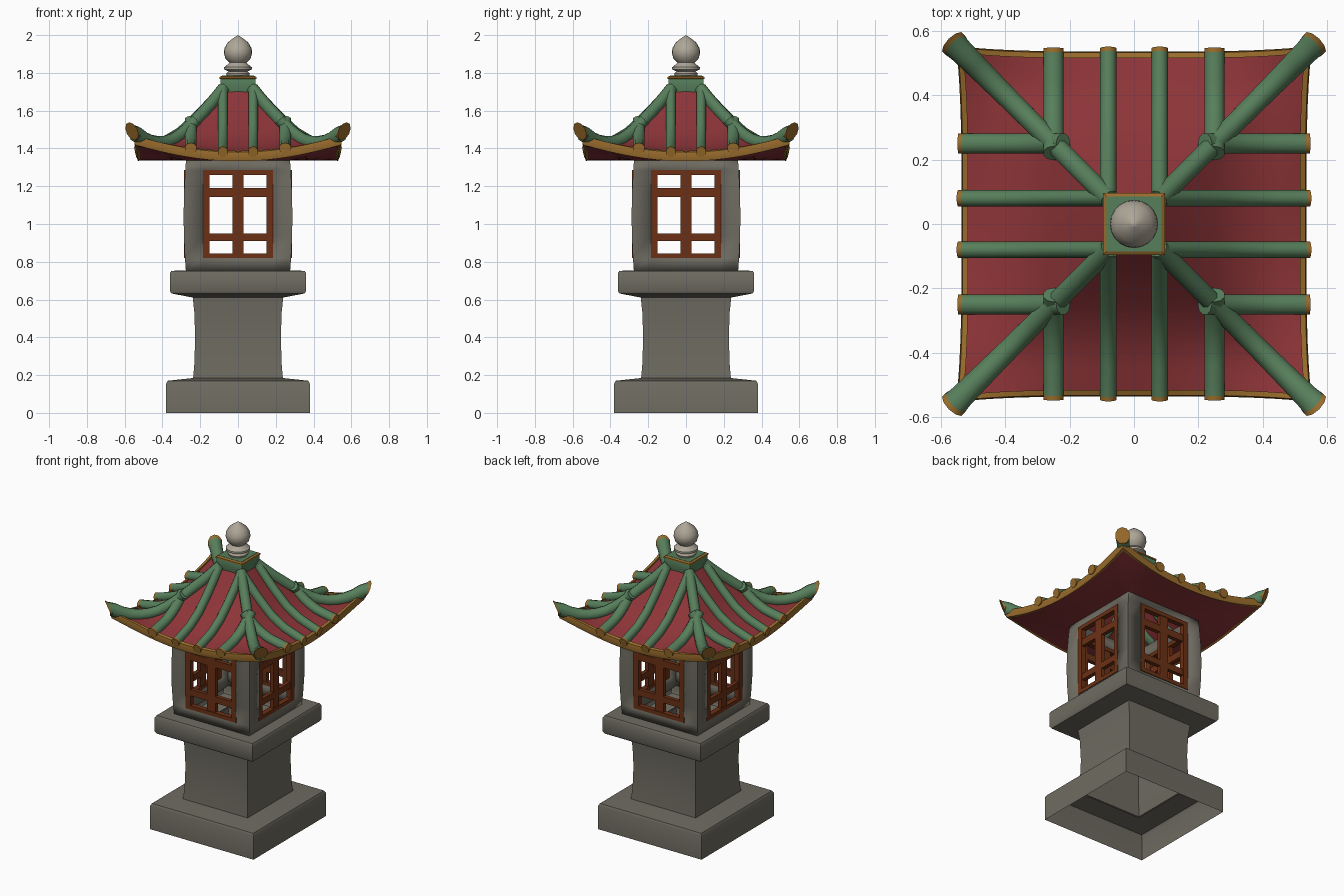
import bpy, bmesh, math
from mathutils import Vector, Matrix

if "Cube" in bpy.data.objects:
    bpy.data.objects.remove(bpy.data.objects["Cube"])


def material(name, rgb):
    m = bpy.data.materials.new(name)
    m.diffuse_color = (*rgb, 1)
    m.use_nodes = True
    m.node_tree.nodes["Principled BSDF"].inputs["Base Color"].default_value = m.diffuse_color
    return m


STONE = material("grey_stone", (0.155, 0.147, 0.118))
PALE = material("pale_stone", (0.42, 0.38, 0.31))
RED = material("roof_red", (0.27, 0.035, 0.04))
GREEN = material("tile_green", (0.095, 0.21, 0.105))
GOLD = material("gold", (0.32, 0.15, 0.025))
WOOD = material("red_wood", (0.15, 0.03, 0.008))


def finish(name, bm, mats, angle=35):
    bmesh.ops.remove_doubles(bm, verts=bm.verts, dist=1e-4)
    bmesh.ops.recalc_face_normals(bm, faces=bm.faces)
    me = bpy.data.meshes.new(name)
    bm.to_mesh(me)
    bm.free()
    ob = bpy.data.objects.new(name, me)
    bpy.context.collection.objects.link(ob)
    for m in mats:
        me.materials.append(m)
    bpy.ops.object.select_all(action='DESELECT')
    ob.select_set(True)
    bpy.context.view_layer.objects.active = ob
    bpy.ops.object.shade_smooth_by_angle(angle=math.radians(angle))
    return ob


def turn(k):
    return Matrix.Rotation(k * math.pi / 2, 3, 'Z')


def interp(table, x):
    for (a, za), (b, zb) in zip(table, table[1:]):
        if x <= b:
            return za + (zb - za) * (x - a) / (b - a)
    return table[-1][1]


def grid(bm, pts, skip=lambda i, j: False):
    vs = [[bm.verts.new(p) for p in row] for row in pts]
    for i in range(len(vs) - 1):
        for j in range(len(vs[0]) - 1):
            if not skip(i, j):
                bm.faces.new((vs[i][j], vs[i][j + 1], vs[i + 1][j + 1], vs[i + 1][j]))


def square_loft(name, profile, mat, cap=False, angle=35):
    bm = bmesh.new()
    for k in range(4):
        grid(bm, [[turn(k) @ Vector((s * h, -h, z)) for s in (-1, 1)] for h, z in profile])
    bmesh.ops.remove_doubles(bm, verts=bm.verts, dist=1e-4)
    if cap:
        bmesh.ops.holes_fill(bm, edges=[e for e in bm.edges if e.is_boundary], sides=4)
    return finish(name, bm, [mat], angle)


# Stone base, waisted pedestal and platform: hollow shells, open below
square_loft("base", [(0.38, 0), (0.38, 0.155), (0.372, 0.17), (0.235, 0.185)], STONE)
square_loft("pedestal", [(0.238, 0.18), (0.231, 0.26), (0.227, 0.4), (0.231, 0.53), (0.24, 0.615)], STONE)
square_loft("platform", [(0.235, 0.61), (0.352, 0.632), (0.36, 0.645), (0.36, 0.74),
                         (0.352, 0.752), (0.26, 0.755)], STONE)

# Lamp house walls with a window opening on each side
levels = [0.75, 0.82, 0.94, 1.05, 1.17, 1.285, 1.345]
bm = bmesh.new()
for k in range(4):
    rows = []
    for z in levels:
        h = 0.275 + 0.013 * (1 - ((z - 1.04) / 0.3) ** 2)
        rows.append([turn(k) @ Vector((x, -h, z)) for x in (-h, -0.185, 0.185, h)])
    grid(bm, rows, lambda i, j: j == 1 and 1 <= i <= 4)
house = finish("lamp_house", bm, [STONE])
sol = house.modifiers.new("thickness", 'SOLIDIFY')
sol.thickness = 0.04
sol.offset = -1
sol.use_even_offset = True

# Wooden window lattices: (x centre, z centre, width, height)
bars = [(-0.168, 1.052, 0.034, 0.465), (0.168, 1.052, 0.034, 0.465), (0, 1.052, 0.06, 0.465),
        (0, 0.832, 0.37, 0.026), (0, 1.272, 0.37, 0.026),
        (0, 0.93, 0.37, 0.042), (0, 1.167, 0.37, 0.046)]
for k, side in enumerate(("front", "right", "back", "left")):
    bm = bmesh.new()
    for i, (x, z, w, h) in enumerate(bars):
        d = 0.034 if i < 2 or i in (3, 4) else 0.026
        mat = Matrix.Translation((x, -0.268, z)) @ Matrix.Diagonal((w, d, h, 1))
        bmesh.ops.create_cube(bm, size=1, matrix=turn(k).to_4x4() @ mat)
    finish(side + "_window", bm, [WOOD])

# Roof surface: mid-side slope blended with the upswept hips
MID = [(0.08, 1.71), (0.14, 1.635), (0.2, 1.57), (0.3, 1.475), (0.4, 1.415), (0.54, 1.367)]
HIP = [(0.08, 1.71), (0.14, 1.635), (0.2, 1.572), (0.25, 1.518), (0.3, 1.473), (0.35, 1.44),
       (0.4, 1.425), (0.45, 1.428), (0.5, 1.447), (0.57, 1.495)]


def roof_z(r, t):
    a, b = interp(MID, r), interp(HIP, r) - 0.01
    return a + (b - a) * t * t


def roof_point(r, t, dz=0.0):
    f = r * (1 + 0.03 * t ** 4 * r / 0.53)
    return Vector((t * f, -f, roof_z(r, t) + dz))


T = [i / 10 - 1 for i in range(21)]


def roof_ring(name, rows, mat, closed=False):
    bm = bmesh.new()
    for k in range(4):
        pts = [[turn(k) @ row(t) for t in T] for row in rows]
        grid(bm, pts + pts[:1] if closed else pts)
    return finish(name, bm, [mat], 45)


roof_ring("roof", [lambda t, r=r: roof_point(r, t)
                   for r in (0.08, 0.14, 0.2, 0.25, 0.3, 0.35, 0.4, 0.45, 0.49, 0.525)], RED)


# Red soffit from the eave back to the wall top
def soffit_row(q):
    def row(t):
        e = roof_point(0.525, t, -0.035)
        w = Vector((t * 0.265, -0.265, 1.335))
        p = e.lerp(w, q)
        p.z -= 0.03 * t * t * q * (1 - q)
        return p
    return row


roof_ring("soffit", [soffit_row(q) for q in (0, 0.25, 0.5, 0.75, 1)], RED)

# Gold trim round the eave
roof_ring("eave_trim", [lambda t, r=r, d=d: roof_point(r, t, d) for r, d in
                        ((0.515, 0.012), (0.532, 0.01), (0.536, -0.015), (0.53, -0.038), (0.515, -0.036))],
          GOLD, True)


# Swept tile tubes with gold ends
def tube(name, path, radii, lean=0.0, n=10):
    bm = bmesh.new()
    rings = []
    for i, p in enumerate(path):
        d = (path[min(i + 1, len(path) - 1)] - path[max(i - 1, 0)]).normalized()
        side = d.cross(Vector((0, 0, 1))).normalized()
        up = side.cross(d)
        if lean and i >= len(path) - 2:
            up = (Vector((d.x, d.y, 0)) * lean + Vector((0, 0, 1))).normalized()
        rw, rh = radii(i / (len(path) - 1))
        rings.append([bm.verts.new(p + side * rw * math.cos(a) + up * rh * math.sin(a))
                      for a in (2 * math.pi * (j + 0.5) / n for j in range(n))])
    for i in range(len(rings) - 1):
        for j in range(n):
            f = bm.faces.new((rings[i][j], rings[i][(j + 1) % n],
                              rings[i + 1][(j + 1) % n], rings[i + 1][j]))
            f.material_index = int(i == len(rings) - 2)
    bm.faces.new(rings[0])
    bm.faces.new(rings[-1]).material_index = 1
    return finish(name, bm, [GREEN, GOLD], 50)


def steps(a, b, n):
    return [a + (b - a) * i / n for i in range(n + 1)]


for k in range(4):
    # Corner hip ridge, thicker at its raised tip
    path = [turn(k) @ Vector((r, -r, interp(HIP, r) + 0.002))
            for r in steps(0.075, 0.54, 12) + [0.552, 0.562]]
    tube(f"hip_ridge_{k + 1}", path, lambda u: (0.032 + 0.013 * u ** 3, 0.034 + 0.017 * u ** 4), 0.45)
    # Four straight tile rows on each slope
    for n, (x, y0) in enumerate(((-0.25, 0.22), (-0.08, 0.08), (0.08, 0.08), (0.25, 0.22))):
        path = [turn(k) @ Vector((x, -y, roof_z(y, min(1, abs(x) / y)) + 0.012))
                for y in steps(y0, 0.53, 10) + [0.545]]
        w = 0.033 if abs(x) > 0.2 else 0.027
        tube(f"tile_row_{k + 1}_{n + 1}", path, lambda u, w=w: (w, 0.03))

# Square roof cap with gold edging
square_loft("roof_cap", [(0.085, 1.69), (0.093, 1.725), (0.093, 1.768), (0.085, 1.785)], GREEN, True)
square_loft("roof_cap_trim", [(0.09, 1.768), (0.097, 1.769), (0.097, 1.778), (0.086, 1.784)], GOLD)

# Turned finial with an onion-shaped top
profile = [(0.058, 1.78), (0.063, 1.797), (0.05, 1.808), (0.073, 1.818), (0.073, 1.83), (0.05, 1.848),
           (0.045, 1.855), (0.066, 1.875), (0.075, 1.905), (0.072, 1.93), (0.055, 1.96),
           (0.028, 1.982), (0.012, 1.993), (0, 2.0)]
bm = bmesh.new()
N = 20
grid(bm, [[(r * math.cos(2 * math.pi * j / N), r * math.sin(2 * math.pi * j / N), z)
           for j in range(N + 1)] for r, z in profile[:-1]])
bmesh.ops.remove_doubles(bm, verts=bm.verts, dist=1e-4)
top = [e for e in bm.edges if e.is_boundary and e.verts[0].co.z > 1.9]
tip = bm.verts.new((0, 0, 2.0))
for e in top:
    bm.faces.new((e.verts[0], e.verts[1], tip))
finish("finial", bm, [PALE], 50)
